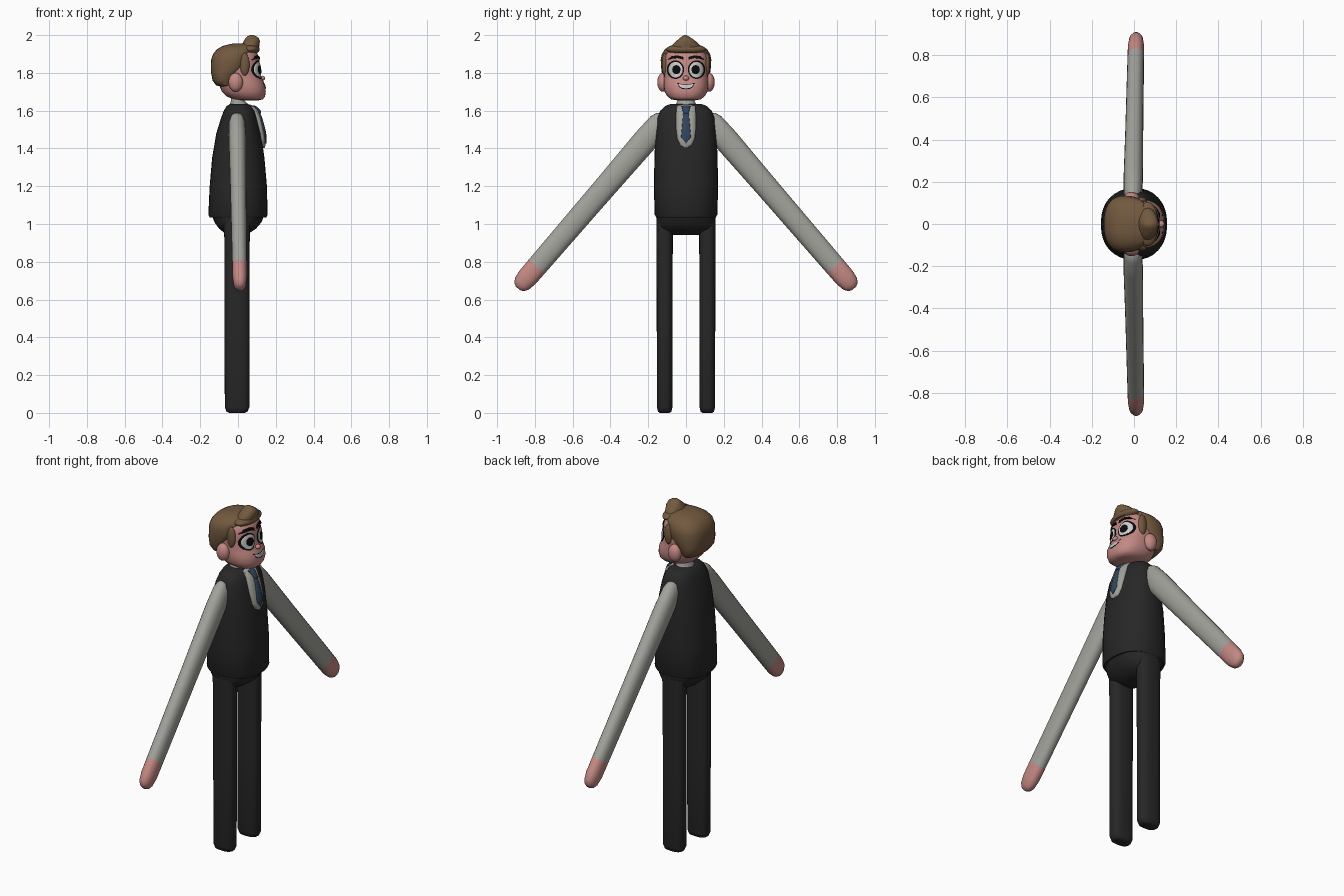
import bpy, bmesh
from math import cos, sin, pi, radians
from mathutils import Vector as V
from mathutils.bvhtree import BVHTree


def mat(name, rgb):
    m = bpy.data.materials.new(name)
    m.diffuse_color = (*rgb, 1)
    return m


BLACK = mat("charcoal", (0.02, 0.02, 0.02))
INK = mat("ink", (0.003, 0.003, 0.003))
WHITE = mat("shirt_grey", (0.36, 0.36, 0.33))
EYE = mat("eye_white", (0.55, 0.55, 0.53))
SKIN = mat("skin", (0.55, 0.25, 0.23))
HAIR = mat("hair_brown", (0.17, 0.10, 0.05))
BLUE = mat("tie_blue", (0.03, 0.06, 0.11))


def finish(name, bm, material):
    bmesh.ops.recalc_face_normals(bm, faces=bm.faces)
    me = bpy.data.meshes.new(name)
    bm.to_mesh(me)
    bm.free()
    for p in me.polygons:
        p.use_smooth = True
    me.set_sharp_from_angle(angle=radians(50))
    me.materials.append(material)
    ob = bpy.data.objects.new(name, me)
    bpy.context.collection.objects.link(ob)
    return ob


def loft(name, rings, material, e=2.0, n=32):
    """Skin superellipse rings, each (centre, u axis, v axis)."""
    bm = bmesh.new()
    f = lambda t: (1 if t >= 0 else -1) * abs(t) ** (2 / e)
    loops = []
    for c, u, v in rings:
        loops.append([bm.verts.new(V(c) + V(u) * f(cos(2 * pi * i / n)) + V(v) * f(sin(2 * pi * i / n)))
                      for i in range(n)])
    for a, b in zip(loops, loops[1:]):
        for i in range(n):
            j = (i + 1) % n
            bm.faces.new((a[i], a[j], b[j], b[i]))
    bm.faces.new(loops[0])
    bm.faces.new(loops[-1])
    return finish(name, bm, material)


def upright(name, rows, material, e=2.0, y=0.0):
    """Rows of (z, back x, front x, half width)."""
    return loft(name, [((( a + b) / 2, y, z), ((b - a) / 2, 0, 0), (0, w, 0)) for z, a, b, w in rows], material, e)


def ball(name, loc, size, material):
    bm = bmesh.new()
    bmesh.ops.create_uvsphere(bm, u_segments=28, v_segments=16, radius=1)
    for v in bm.verts:
        v.co = V(loc) + V([a * b for a, b in zip(v.co, size)])
    return finish(name, bm, material)


def patch(name, outline, target, offset, material, dome=0.0):
    """Lay a (y, z) outline onto the front of a target surface."""
    src = bmesh.new()
    src.from_mesh(target.data)
    tree = BVHTree.FromBMesh(src)
    cy = sum(p[0] for p in outline) / len(outline)
    cz = sum(p[1] for p in outline) / len(outline)

    def hit(y, z, off):
        h = tree.ray_cast(V((1, y, z)), V((-1, 0, 0)))[0] or tree.find_nearest(V((0.1, y, z)))[0]
        return V((h.x + off, y, z))

    bm = bmesh.new()
    n, prev = len(outline), None
    for s, o in ((1, -0.01), (1, offset), (0.9, offset + dome * 0.5), (0.7, offset + dome * 0.8), (0.35, offset + dome)):
        row = [bm.verts.new(hit(cy + (y - cy) * s, cz + (z - cz) * s, o)) for y, z in outline]
        if prev:
            for i in range(n):
                j = (i + 1) % n
                bm.faces.new((prev[i], prev[j], row[j], row[i]))
        prev = row
    mid = bm.verts.new(hit(cy, cz, offset + dome))
    for i in range(n):
        bm.faces.new((prev[i], prev[(i + 1) % n], mid))
    src.free()
    return finish(name, bm, material)


def oval(y, z, ry, rz, n=28):
    return [(y + ry * cos(2 * pi * i / n), z + rz * sin(2 * pi * i / n)) for i in range(n)]


# Trunk
vest = upright("vest", [(1.045, -.12, .12, .13), (1.035, -.15, .15, .158), (1.05, -.157, .157, .166),
                        (1.2, -.15, .153, .17), (1.35, -.137, .14, .167), (1.48, -.115, .122, .162),
                        (1.56, -.09, .102, .154), (1.6, -.075, .09, .136), (1.625, -.06, .072, .11),
                        (1.636, -.04, .05, .08)], BLACK, 2.3)
upright("pelvis", [(.942, -.04, .03, .08), (.955, -.075, .065, .12), (.975, -.10, .095, .15),
                   (1.01, -.125, .125, .155), (1.05, -.14, .14, .157)], BLACK, 2.3)

# Shirt front, tie and neck
bib = [(-.05, 1.625), (-.03, 1.63), (0, 1.632), (.03, 1.63), (.05, 1.625), (.053, 1.56), (.052, 1.5), (.046, 1.45),
       (.03, 1.415), (0, 1.402), (-.03, 1.415), (-.046, 1.45), (-.052, 1.5), (-.053, 1.56)]
shirt = patch("shirt_front", bib, vest, .008, WHITE, .012)
patch("tie_blade", [(-.014, 1.59), (.014, 1.59), (.02, 1.53), (.026, 1.46), (0, 1.425), (-.026, 1.46), (-.02, 1.53)],
      shirt, .004, BLUE, .004)
patch("tie_knot", [(-.024, 1.625), (0, 1.628), (.024, 1.625), (.014, 1.587), (0, 1.584), (-.014, 1.587)],
      shirt, .008, BLUE, .005)
upright("neck_collar", [(1.59, -.06, .085, .065), (1.63, -.045, .06, .055), (1.65, -.038, .035, .045),
                        (1.70, -.038, .03, .042)], WHITE)

# Head
head = upright("head", [(1.655, .02, .11, .05), (1.66, -.02, .132, .078), (1.675, -.06, .143, .098),
                        (1.70, -.085, .147, .113), (1.735, -.10, .144, .118), (1.76, -.105, .132, .117),
                        (1.785, -.105, .12, .116), (1.83, -.11, .116, .118), (1.88, -.11, .112, .118),
                        (1.92, -.09, .095, .10), (1.94, -.05, .06, .06)], SKIN, 2.35)
ball("nose", (.13, 0, 1.772), (.014, .016, .013), SKIN)

# Hair cap, fringe roll and quiff
upright("hair_cap", [(1.727, -.085, -.045, .07), (1.733, -.115, -.025, .105), (1.76, -.135, -.015, .12),
                     (1.80, -.142, .015, .128), (1.83, -.144, .055, .132), (1.87, -.142, .065, .134),
                     (1.90, -.132, .075, .128), (1.925, -.112, .09, .112), (1.943, -.08, .085, .085),
                     (1.955, -.03, .06, .04)], HAIR, 2.5)
ball("fringe_roll", (.065, 0, 1.925), (.05, .105, .028), HAIR)
loft("quiff", [((.06, 0, 1.91), (.05, 0, 0), (0, .085, 0)), ((.065, 0, 1.945), (.048, 0, 0), (0, .075, 0)),
               ((.073, 0, 1.968), (.043, 0, 0), (0, .052, 0)), ((.075, -.002, 1.985), (.035, 0, 0), (0, .03, 0)),
               ((.073, -.004, 1.996), (.02, 0, 0), (0, .014, 0)), ((.072, -.004, 2.0), (.006, 0, 0), (0, .004, 0))], HAIR)

# Mouth
smile = [(-.048, 1.748), (-.024, 1.741), (0, 1.739), (.024, 1.741), (.048, 1.748), (.04, 1.728), (.022, 1.716),
         (0, 1.713), (-.022, 1.716), (-.04, 1.728)]
patch("mouth", smile, head, .001, INK)
patch("teeth", [(y * .85, 1.73 + (z - 1.73) * .72) for y, z in smile], head, .002, EYE)

for s, side in ((1, "left"), (-1, "right")):
    # Face details
    patch(side + "_eye_rim", oval(s * .056, 1.817, .046, .049), head, .002, INK)
    patch(side + "_eye", oval(s * .055, 1.817, .038, .041), head, .004, EYE, .003)
    patch(side + "_pupil", oval(s * .051, 1.817, .022, .024), head, .008, INK)
    patch(side + "_brow", [(s * y, z) for y, z in ((.012, 1.87), (.014, 1.885), (.045, 1.893), (.075, 1.889),
                                                  (.1, 1.868), (.072, 1.876), (.045, 1.878))], head, .006, INK)
    ball(side + "_ear", (-.012, s * .122, 1.75), (.038, .03, .05), SKIN)

    # Sideburn
    ball(side + "_sideburn", (.035, s * .112, 1.845), (.026, .016, .06), HAIR)

    # Arm and hand share one tapered path
    a, b = V((-.005, s * .14, 1.53)), V((.01, s * .87, .682))
    d = (b - a).normalized()
    wide = d.cross(V((1, 0, 0))).normalized()

    def limb(rows):
        return [(a.lerp(b, t), V((r * .7, 0, 0)), wide * r) for t, r in rows]

    loft(side + "_sleeve", limb([(-.045, .03), (-.03, .05), (0, .062), (.1, .066), (.4, .061), (.89, .056)]), WHITE, 2.2, 20)
    loft(side + "_hand", limb([(.87, .054), (.89, .056), (.96, .055), (1, .047), (1.02, .032), (1.027, .014)]), SKIN, 2.2, 20)

    # Leg
    upright(side + "_leg", [(0, -.045, .035, .025), (.006, -.06, .05, .035), (.03, -.07, .06, .041),
                            (.5, -.071, .06, .042), (.9, -.072, .062, .043), (1.02, -.075, .065, .043)],
            BLACK, 2.8, s * .113)
